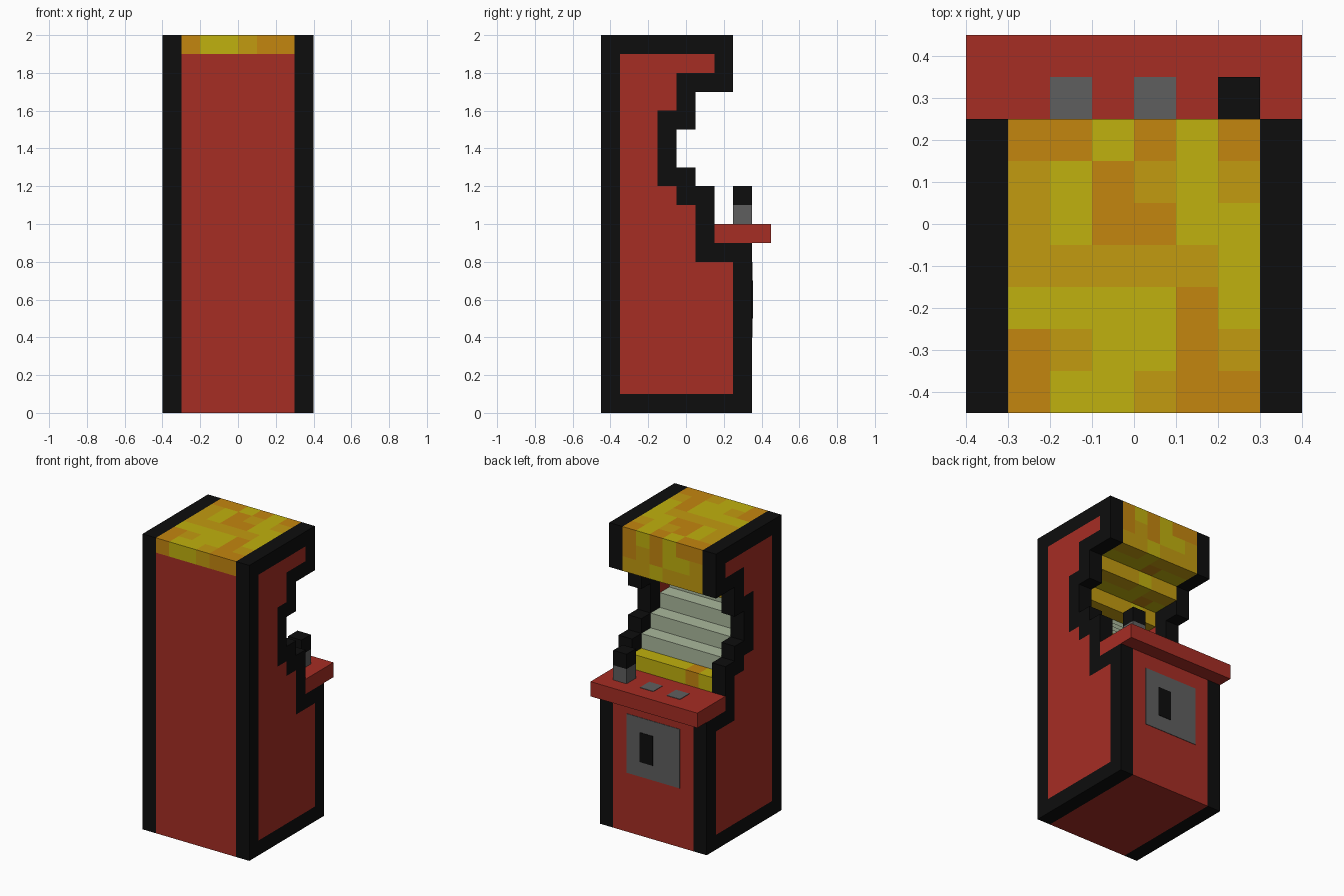
import bpy, bmesh
from math import floor
from mathutils import Vector

cube = bpy.data.objects.get("Cube")
if cube:
    bpy.data.objects.remove(cube, do_unlink=True)


def material(name, *rgb):
    """Flat material from 0-255 display values."""
    lin = [((c / 255 + 0.055) / 1.055) ** 2.4 for c in rgb]
    m = bpy.data.materials.new(name)
    m.use_nodes = True
    m.diffuse_color = (*lin, 1)
    m.node_tree.nodes["Principled BSDF"].inputs["Base Color"].default_value = (*lin, 1)
    return m


red = material("cabinet red", 166, 45, 36)
black = material("trim black", 13, 13, 13)
grey = material("metal grey", 95, 95, 95)
pale = material("screen pale green", 170, 184, 156)
yellow = material("sign yellow", 192, 177, 14)
gold = material("sign gold", 194, 155, 16)
orange = material("sign orange", 196, 134, 15)


def finish(name, bm, *mats):
    mesh = bpy.data.meshes.new(name)
    bm.to_mesh(mesh)
    bm.free()
    for m in mats:
        mesh.materials.append(m)
    ob = bpy.data.objects.new(name, mesh)
    bpy.context.collection.objects.link(ob)
    return ob


def box_mesh(x, y, z):
    bm = bmesh.new()
    bmesh.ops.create_cube(bm, size=1)
    for v in bm.verts:
        v.co = Vector([r[0] if c < 0 else r[1] for c, r in zip(v.co, (x, y, z))])
    return bm


def box(name, x, y, z, mat):
    return finish(name, box_mesh(x, y, z), mat)


# Patchwork: one letter per block, rows run from the rear (-y) to +y
PATCH = ["OYYGOO", "OGYYOG", "YYYYOY", "GGGGGY", "GYOOYY", "GYOGYG", "OOYOYO"]


def patchwork(name, y, z):
    """Box cut into square blocks, each block coloured from the pattern."""
    bm = box_mesh(INNER, y, z)
    for axis, (lo, hi) in enumerate((INNER, y, z)):
        normal = Vector([float(i == axis) for i in range(3)])
        for k in range(1, round((hi - lo) / 0.1)):
            bmesh.ops.bisect_plane(bm, geom=bm.verts[:] + bm.edges[:] + bm.faces[:],
                                   plane_co=normal * (lo + k * 0.1), plane_no=normal)
    bm.normal_update()
    for f in bm.faces:
        p = f.calc_center_median() - f.normal * 0.05
        layer = floor((2 - p.z) * 10)
        row = floor((p.y + 0.45) * 10) + 2 * layer
        col = floor((p.x + 0.3) * 10) + layer
        f.material_index = "YGO".index(PATCH[row % 7][col % 6])
    return finish(name, bm, yellow, gold, orange)


INNER = (-0.3, 0.3)
BACK = -0.45

# Side panels: stepped outline with a black border around a red field
outline = [(BACK, 0), (0.35, 0), (0.35, 0.9), (0.15, 0.9), (0.15, 1.2), (0.05, 1.2),
           (0.05, 1.3), (-0.05, 1.3), (-0.05, 1.5), (0.05, 1.5), (0.05, 1.7),
           (0.25, 1.7), (0.25, 2), (BACK, 2)]
bm = bmesh.new()
field = bm.faces.new([bm.verts.new((0.35, y, z)) for y, z in outline])
bm.normal_update()
border = bmesh.ops.inset_region(bm, faces=[field], thickness=0.1,
                                use_even_offset=True, use_boundary=True)["faces"]
for f in border:
    f.material_index = 1
panels = finish("side_panels", bm, red, black)
solid = panels.modifiers.new("thickness", "SOLIDIFY")
solid.thickness = 0.1
solid.offset = 0
panels.modifiers.new("mirror", "MIRROR")

# Red body
box("lower_body", INNER, (BACK, 0.35), (0, 0.9), red)
box("rear_wall", INNER, (BACK, -0.35), (0.9, 1.9), red)

# Sloping screen in four steps
for i in range(4):
    z = 1.1 + i * 0.1
    box(f"screen_step_{i + 1}", INNER, (-0.35, 0.05 - i * 0.1), (z, z + 0.1), pale)

# Patchwork lip below the screen, hood steps and sign above it
patchwork("screen_lip", (-0.35, 0.15), (1.0, 1.1))
patchwork("hood_lower", (-0.35, -0.15), (1.5, 1.6))
patchwork("hood_upper", (-0.35, 0.05), (1.6, 1.7))
patchwork("sign", (-0.35, 0.25), (1.7, 1.9))
patchwork("sign_top", (BACK, 0.25), (1.9, 2.0))

# Control shelf with stick and two buttons
box("control_shelf", (-0.4, 0.4), (0.15, 0.45), (0.9, 1.0), red)
box("stick_base", (0.2, 0.3), (0.25, 0.35), (1.0, 1.1), grey)
box("stick_knob", (0.2, 0.3), (0.25, 0.35), (1.1, 1.2), black)
for i, x in enumerate((-0.2, 0.0)):
    box(f"button_{i + 1}", (x, x + 0.1), (0.25, 0.35), (0.999, 1.003), grey)

# Coin plate and slot
box("coin_plate", (-0.2, 0.2), (0.349, 0.353), (0.4, 0.8), grey)
box("coin_slot", (0.0, 0.1), (0.352, 0.356), (0.5, 0.7), black)
